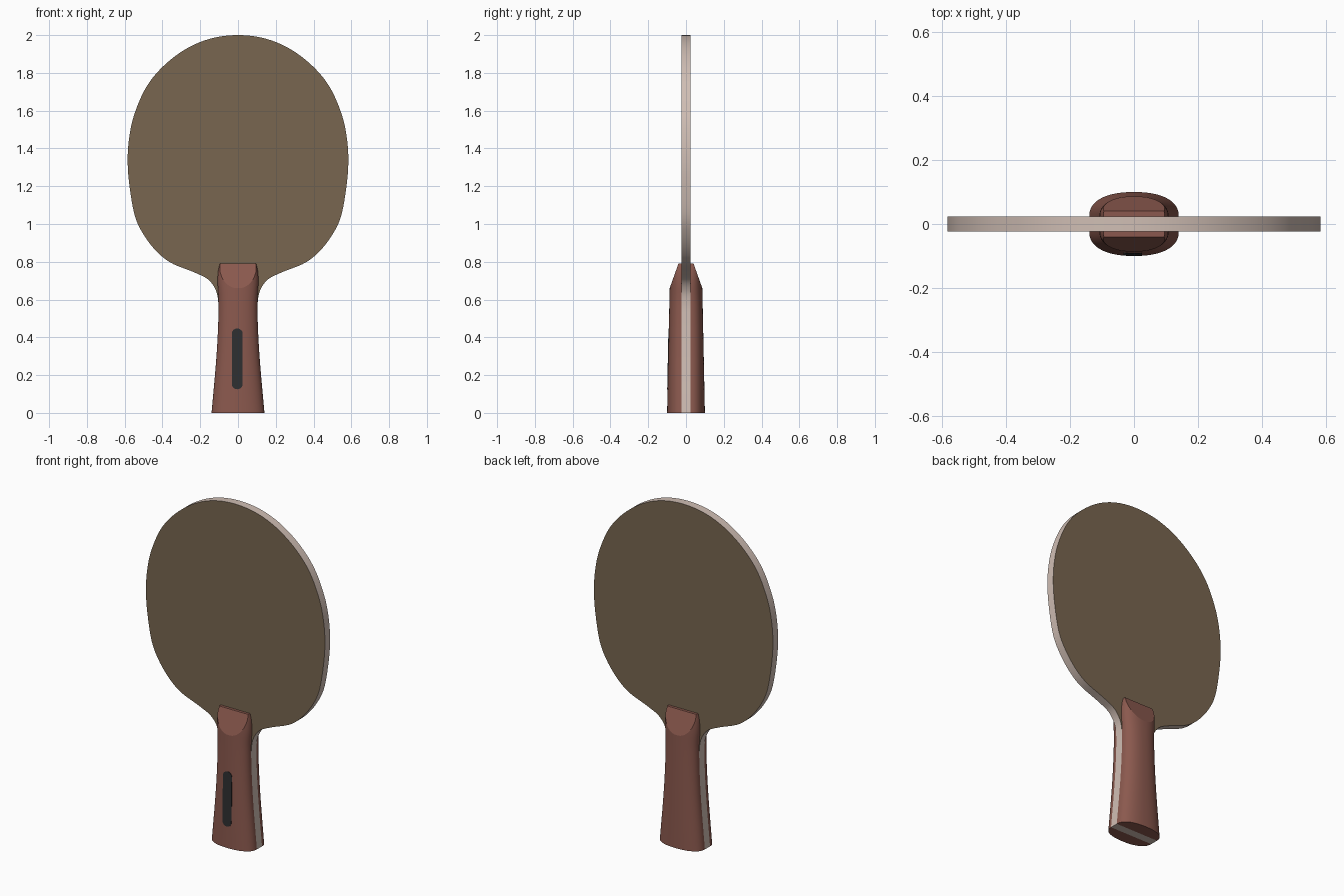
import bpy, bmesh, math
from mathutils import Vector

if "Cube" in bpy.data.objects:
    bpy.data.objects.remove(bpy.data.objects["Cube"])

HALF = 0.024       # half thickness of the wooden blade
ARC = 48           # points across each rounded handle scale
CHAMFER_Z, TOP_Z = 0.66, 0.79


def material(name, rgb):
    m = bpy.data.materials.new(name)
    lin = [(c / 255 / 12.92) if c < 10 else ((c / 255 + 0.055) / 1.055) ** 2.4 for c in rgb]
    m.diffuse_color = (*lin, 1)
    m.use_nodes = True
    m.node_tree.nodes["Principled BSDF"].inputs["Base Color"].default_value = m.diffuse_color
    return m


RUBBER = material("olive brown", (120, 102, 80))
WOOD = material("pale wood", (208, 190, 180))
GRIP = material("red brown", (139, 89, 78))
DARK = material("near black", (46, 47, 49))


def spline(pts, steps):
    """Smooth Catmull-Rom curve through 2D points."""
    p = [Vector(q) for q in pts]
    p = [2 * p[0] - p[1]] + p + [2 * p[-1] - p[-2]]
    out = []
    for a, b, c, d in zip(p, p[1:], p[2:], p[3:]):
        for i in range(steps):
            t = i / steps
            out.append(0.5 * (2 * b + (c - a) * t + (2 * a - 5 * b + 4 * c - d) * t * t
                              + (3 * b - a - 3 * c + d) * t ** 3))
    return out + [p[-2]]


def finish(name, bm, mats, angle):
    bmesh.ops.recalc_face_normals(bm, faces=bm.faces)
    me = bpy.data.meshes.new(name)
    bm.to_mesh(me)
    bm.free()
    for m in mats:
        me.materials.append(m)
    ob = bpy.data.objects.new(name, me)
    bpy.context.collection.objects.link(ob)
    bpy.ops.object.select_all(action='DESELECT')
    ob.select_set(True)
    bpy.context.view_layer.objects.active = ob
    bpy.ops.object.shade_smooth_by_angle(angle=math.radians(angle))
    return ob


def slab(outline, front, back):
    """Solid from an (x, z) outline; front and back give y for a height z."""
    bm = bmesh.new()
    f = [bm.verts.new((x, front(z), z)) for x, z in outline]
    b = [bm.verts.new((x, back(z), z)) for x, z in outline]
    bm.faces.new(f)
    bm.faces.new(b[::-1])
    n = len(f)
    for i in range(n):
        j = (i + 1) % n
        bm.faces.new((f[i], b[i], b[j], f[j]))
    return bm


def depth(z):
    """Half depth of the handle, tapering upwards."""
    return 0.100 - 0.0135 * z / CHAMFER_Z


# Blade: one board running through the handle, with coloured faces
grip_side = [(0.140, 0), (0.131, 0.1), (0.122, 0.2), (0.114, 0.3), (0.108, 0.4), (0.104, 0.5)]
blade_side = grip_side + [
    (0.104, 0.58), (0.117, 0.648), (0.158, 0.706), (0.234, 0.745), (0.354, 0.794),
    (0.433, 0.857), (0.50, 0.944), (0.545, 1.04), (0.572, 1.183), (0.584, 1.32),
    (0.577, 1.45), (0.549, 1.58), (0.486, 1.724), (0.396, 1.835), (0.275, 1.927),
    (0.143, 1.982), (0, 2.0)]
# the mirrored neighbour of the tip keeps the crown round
right = spline(blade_side + [(-0.143, 1.982)], 8)[:-8]
outline = [(x, z) for x, z in right] + [(-x, z) for x, z in right[-2::-1]]
bm = slab(outline, lambda z: -HALF, lambda z: HALF)
for f in bm.faces:
    f.normal_update()
    f.material_index = 0 if abs(f.normal.y) > 0.5 else 1
finish("blade", bm, [RUBBER, WOOD], 30)

# Handle scales: lofted rounded sections, cut by a slanted plane at the top
rings = spline(grip_side + [(0.103, 0.6), (0.108, 0.69), (0.105, 0.75), (0.096, TOP_Z)], 5)
for name, side in (("front_handle_scale", -1), ("back_handle_scale", 1)):
    bm = bmesh.new()
    loops = []
    for w, z in rings:
        loop = []
        for i in range(ARC + 1):
            a = math.pi * i / ARC
            c, s = math.cos(a), max(math.sin(a), 0)
            x = math.copysign(w * abs(c) ** 0.87, c)
            y = HALF + (depth(z) - HALF) * (s ** 0.87 if 0 < i < ARC else 0)
            loop.append(bm.verts.new((x, side * y, z)))
        loops.append(loop)
    for a, b in zip(loops, loops[1:]):
        for i in range(ARC + 1):
            j = (i + 1) % (ARC + 1)
            bm.faces.new((a[i], a[j], b[j], b[i]))
    bm.faces.new(loops[0])
    bm.faces.new(loops[-1])
    bmesh.ops.recalc_face_normals(bm, faces=bm.faces)
    rise, run = TOP_Z - CHAMFER_Z, depth(CHAMFER_Z) - 0.04
    cut = bmesh.ops.bisect_plane(
        bm, geom=bm.verts[:] + bm.edges[:] + bm.faces[:], dist=1e-5,
        plane_co=(0, side * 0.04, TOP_Z), plane_no=(0, side * rise, run), clear_outer=True)
    rim = [e for e in cut["geom_cut"] if isinstance(e, bmesh.types.BMEdge)]
    bmesh.ops.holes_fill(bm, edges=rim, sides=0)
    finish(name, bm, [GRIP], 15)

# Dark pill-shaped inlay on the front of the handle
R, LOW, HIGH = 0.029, 0.154, 0.418
pill = []
for centre, start in ((HIGH, 0), (LOW, math.pi)):
    for i in range(17):
        a = start + math.pi * i / 16
        pill.append((R * math.cos(a) - 0.004, centre + R * math.sin(a)))
bm = slab(pill, lambda z: -depth(z) - 0.002, lambda z: -depth(z) + 0.006)
finish("handle_inlay", bm, [DARK], 30)
